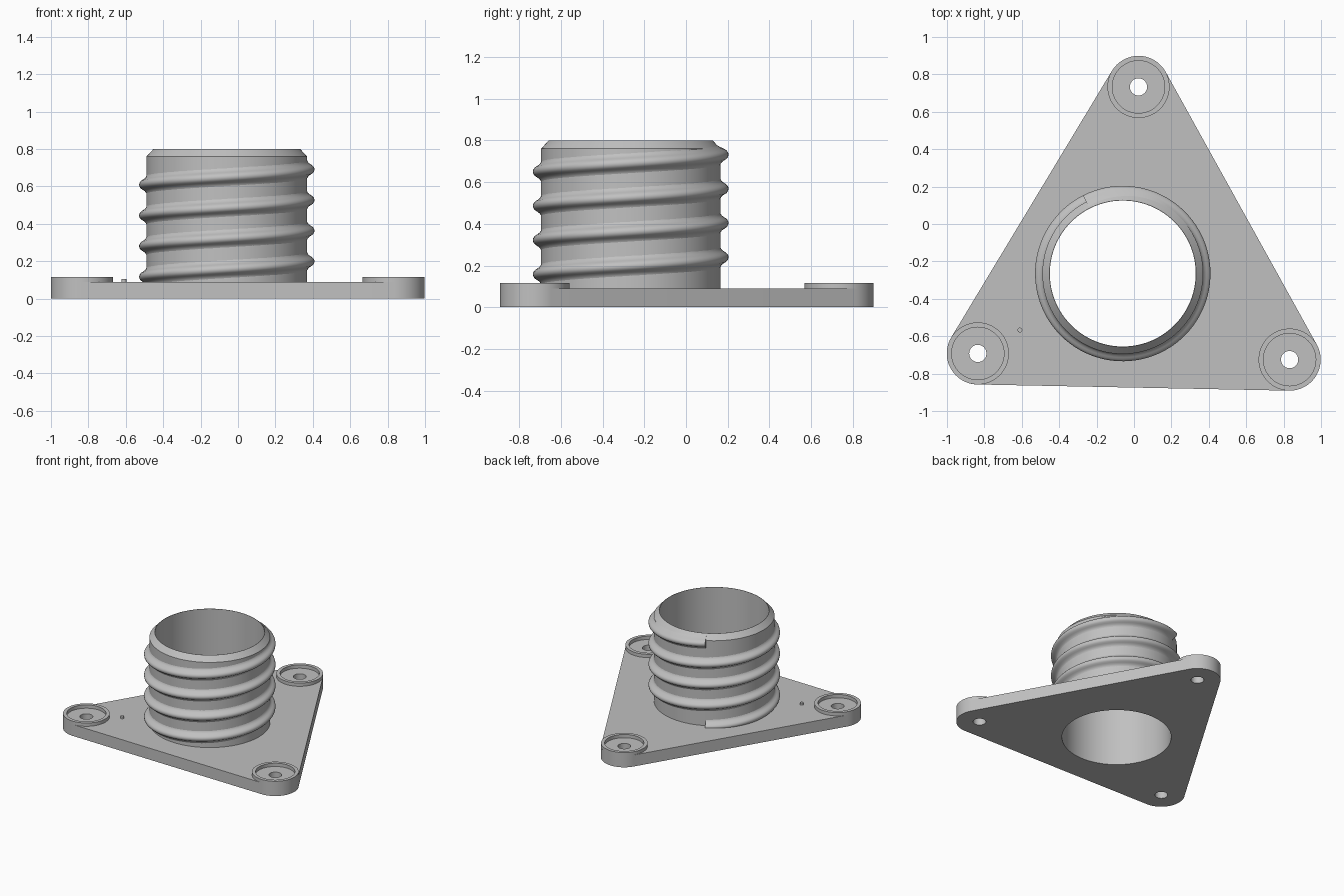
import bpy
import bmesh
from math import atan2, cos, sin, pi, radians
from mathutils import Vector

if "Cube" in bpy.data.objects:
    bpy.data.objects.remove(bpy.data.objects["Cube"], do_unlink=True)

# Single plain grey finish
GREY = (0.53, 0.53, 0.53, 1.0)
grey = bpy.data.materials.new("plain grey")
grey.diffuse_color = GREY
grey.use_nodes = True
grey.node_tree.nodes["Principled BSDF"].inputs["Base Color"].default_value = GREY

# Main dimensions
EARS = [Vector((-0.835, -0.692)), Vector((0.832, -0.725)), Vector((0.024, 0.733))]
EAR_R, RIM_R, HOLE_R = 0.166, 0.14, 0.046
PLATE_TOP, RIM_TOP = 0.09, 0.116
NECK = Vector((-0.06, -0.265))
BORE_R, NECK_R = 0.39, 0.43
NECK_TOP, BEVEL_Z = 0.80, 0.76
PITCH, TURNS = 0.164, 4
SEGMENTS = 96


def finish(name, bm, recalc=True):
    """Turn a bmesh into a grey object with smooth curves and sharp edges."""
    if recalc:
        bmesh.ops.recalc_face_normals(bm, faces=bm.faces)
    mesh = bpy.data.meshes.new(name)
    bm.to_mesh(mesh)
    bm.free()
    mesh.materials.append(grey)
    obj = bpy.data.objects.new(name, mesh)
    bpy.context.collection.objects.link(obj)
    bpy.ops.object.select_all(action='DESELECT')
    obj.select_set(True)
    bpy.context.view_layer.objects.active = obj
    bpy.ops.object.shade_smooth_by_angle(angle=radians(30))
    return obj


def circle(center, radius, count=48):
    return [center + radius * Vector((cos(2 * pi * i / count), sin(2 * pi * i / count)))
            for i in range(count)]


def rounded_triangle(corners, radius, steps=24):
    """Outline wrapped tightly around equal circles at the corners."""
    points = []
    for i, corner in enumerate(corners):
        before = corner - corners[i - 1]
        after = corners[(i + 1) % len(corners)] - corner
        start = atan2(-before.x, before.y)
        sweep = (atan2(-after.x, after.y) - start) % (2 * pi)
        for k in range(steps + 1):
            a = start + sweep * k / steps
            points.append(corner + radius * Vector((cos(a), sin(a))))
    return points


def slab(name, loops, bottom, top):
    """Extrude a flat outline; the inner loops become holes."""
    curve = bpy.data.curves.new(name, 'CURVE')
    curve.dimensions = '2D'
    curve.fill_mode = 'BOTH'
    curve.extrude = (top - bottom) / 2
    for loop in loops:
        spline = curve.splines.new('POLY')
        spline.points.add(len(loop) - 1)
        for point, co in zip(spline.points, loop):
            point.co = (co.x, co.y, 0, 1)
        spline.use_cyclic_u = True
    temp = bpy.data.objects.new(name + "_outline", curve)
    bpy.context.collection.objects.link(temp)
    bpy.context.view_layer.update()
    mesh = bpy.data.meshes.new_from_object(
        temp.evaluated_get(bpy.context.evaluated_depsgraph_get()))
    bm = bmesh.new()
    bm.from_mesh(mesh)
    bpy.data.objects.remove(temp, do_unlink=True)
    bpy.data.curves.remove(curve)
    bpy.data.meshes.remove(mesh)
    bmesh.ops.translate(bm, verts=bm.verts, vec=(0, 0, (top + bottom) / 2))
    bmesh.ops.remove_doubles(bm, verts=bm.verts, dist=0.0001)
    return finish(name, bm)


# Mounting plate with bore and screw holes
slab("mounting_plate",
     [rounded_triangle(EARS, EAR_R), circle(NECK, BORE_R, SEGMENTS)]
     + [circle(ear, HOLE_R) for ear in EARS], 0, PLATE_TOP)

# Raised rim around each screw hole
for label, ear in zip(("right", "left", "back"), EARS):
    slab(label + "_screw_rim", [circle(ear, EAR_R, 72), circle(ear, RIM_R, 72)],
         PLATE_TOP, RIM_TOP)

# Small marker pin
slab("marker_pin", [circle(Vector((-0.61, -0.567)), 0.013, 16)], PLATE_TOP - 0.01, 0.106)

# Hollow neck with a bevelled lip
bm = bmesh.new()
profile = [(NECK_R, PLATE_TOP), (NECK_R, BEVEL_Z), (BORE_R + 0.002, NECK_TOP),
           (BORE_R, NECK_TOP), (BORE_R, PLATE_TOP)]
rings = [[bm.verts.new((p.x, p.y, z)) for p in circle(NECK, r, SEGMENTS)]
         for r, z in profile]
for low, high in zip(rings, rings[1:]):
    for i in range(SEGMENTS):
        j = (i + 1) % SEGMENTS
        bm.faces.new((low[i], low[j], high[j], high[i]))
finish("threaded_neck", bm, recalc=False)

# Rounded helical thread, following the bevel at the top
half = [(-0.055, 0.0), (-0.044, 0.003), (-0.034, 0.01), (-0.026, 0.021),
        (-0.019, 0.032), (-0.010, 0.039)]
section = half + [(0, 0.041)] + [(-dz, dr) for dz, dr in reversed(half)]
start_angle, start_z = radians(117), 0.088
bm = bmesh.new()
previous = None
for i in range(TURNS * SEGMENTS + 1):
    turn = i / SEGMENTS
    a = start_angle + 2 * pi * turn
    ring = []
    for dz, dr in section:
        z = start_z + PITCH * turn + dz
        r = NECK_R - 0.002 + dr - max(0, z - BEVEL_Z)
        ring.append(bm.verts.new((NECK.x + r * cos(a), NECK.y + r * sin(a), z)))
    if previous:
        for k in range(len(section) - 1):
            bm.faces.new((previous[k], ring[k], ring[k + 1], previous[k + 1]))
    else:
        bm.faces.new(ring)
    previous = ring
bm.faces.new(list(reversed(previous)))
finish("screw_thread", bm, recalc=False)
